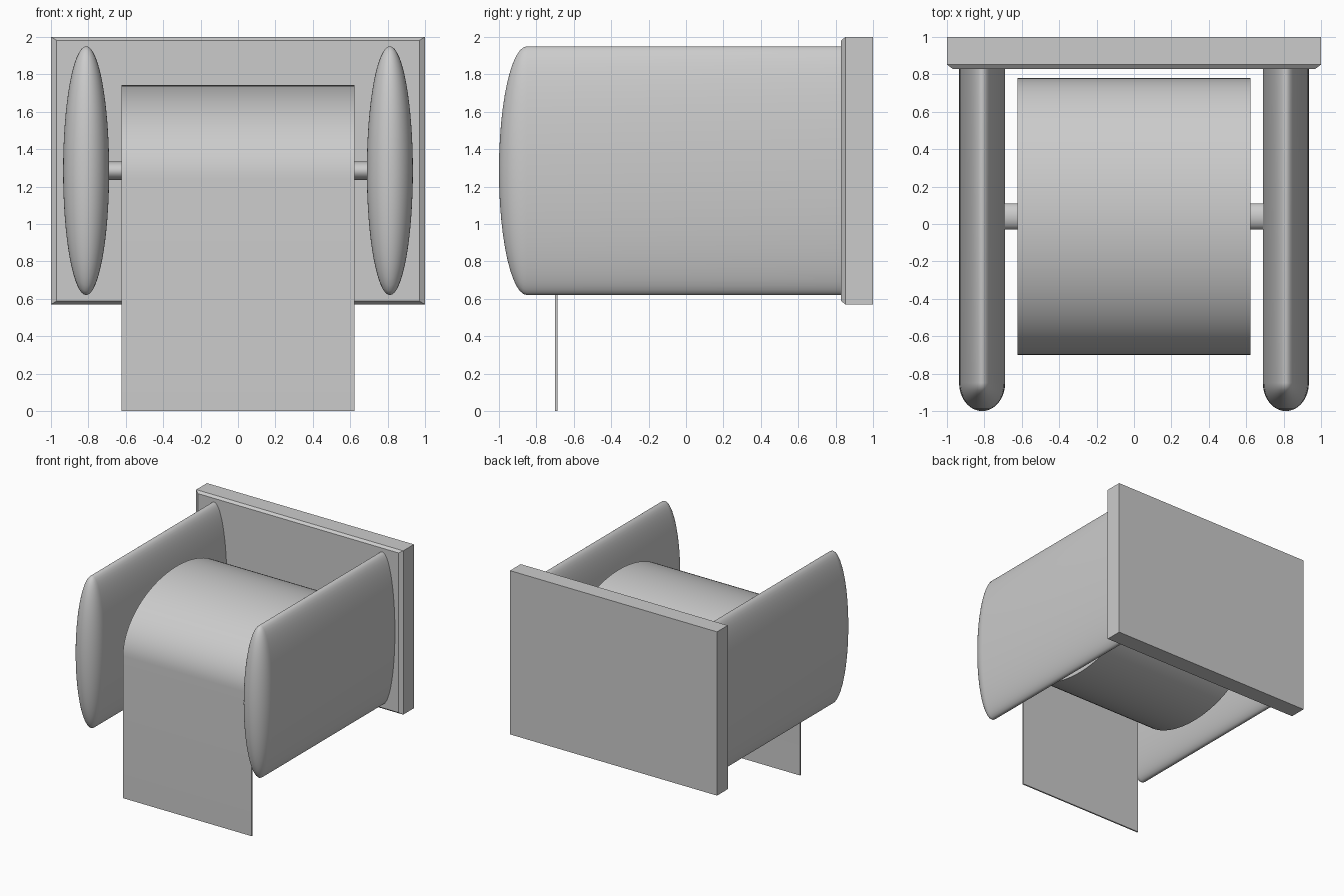
import bpy
from math import sin, cos, pi

if "Cube" in bpy.data.objects:
    bpy.data.objects.remove(bpy.data.objects["Cube"])


def build(name, verts, faces, angle=40):
    me = bpy.data.meshes.new(name)
    me.from_pydata(verts, [], faces)
    ob = bpy.data.objects.new(name, me)
    bpy.context.collection.objects.link(ob)
    bpy.ops.object.select_all(action='DESELECT')
    ob.select_set(True)
    bpy.context.view_layer.objects.active = ob
    # consistent outward normals
    bpy.ops.object.mode_set(mode='EDIT')
    bpy.ops.mesh.select_all(action='SELECT')
    bpy.ops.mesh.normals_make_consistent(inside=False)
    bpy.ops.object.mode_set(mode='OBJECT')
    bpy.ops.object.shade_smooth_by_angle(angle=angle * pi / 180)
    return ob


def skin(name, rings, loop=False, angle=40):
    """Bridge closed rings of equal size; cap the ends unless looped."""
    n, m = len(rings[0]), len(rings)
    faces = []
    for r in range(m if loop else m - 1):
        a, b = r * n, (r + 1) % m * n
        faces += [(a + i, a + (i + 1) % n, b + (i + 1) % n, b + i) for i in range(n)]
    if not loop:
        faces += [tuple(range(n)), tuple(range((m - 1) * n, m * n))]
    return build(name, [v for ring in rings for v in ring], faces, angle)


def rect(y, w, z0, z1):
    return [(-w, y, z0), (w, y, z0), (w, y, z1), (-w, y, z1)]


def oval_x(x, y, z, ry, rz, n=96):
    return [(x, y + ry * cos(2 * pi * i / n), z + rz * sin(2 * pi * i / n)) for i in range(n)]


def oval_y(x, y, z, rx, rz, n=64):
    return [(x + rx * cos(2 * pi * i / n), y, z + rz * sin(2 * pi * i / n)) for i in range(n)]


# wall plate with bevelled front edge
skin("wall_plate", [rect(1, 1, 0.57, 2), rect(0.852, 1, 0.57, 2),
                    rect(0.83, 0.97, 0.588, 1.982)], angle=20)

# side arms: oval section with a domed front end
for side, sx in (("left", -1), ("right", 1)):
    rings = [oval_y(sx * 0.812, 0.84, 1.285, 0.123, 0.665)]
    for k in range(13):
        t = 0.495 * pi * k / 12
        rings.append(oval_y(sx * 0.812, -0.85 - 0.15 * sin(t), 1.285,
                            0.123 * cos(t), 0.665 * cos(t)))
    skin(side + "_arm", rings)

# spindle between the arms
skin("spindle", [oval_x(x, 0.04, 1.285, 0.07, 0.05, 48) for x in (-0.72, 0.72)])

# paper roll with a hollow core
W, CY, CZ = 0.622, 0.04, 1.24
skin("paper_roll", [oval_x(-W, CY, CZ, 0.728, 0.492), oval_x(W, CY, CZ, 0.728, 0.492),
                    oval_x(W, CY, CZ, 0.14, 0.096), oval_x(-W, CY, CZ, 0.14, 0.096)], loop=True)

# loose sheet: over the top of the roll, then straight down
N = 48
outer = [(CY + 0.74 * cos(pi * i / N), CZ + 0.502 * sin(pi * i / N)) for i in range(N + 1)]
inner = [(CY + 0.727 * cos(pi * i / N), CZ + 0.491 * sin(pi * i / N)) for i in range(N + 1)]
outer.append((CY - 0.74, 0))
inner.append((CY - 0.727, 0))
skin("loose_sheet", [[(-W, *o), (W, *o), (W, *i), (-W, *i)] for o, i in zip(outer, inner)])
